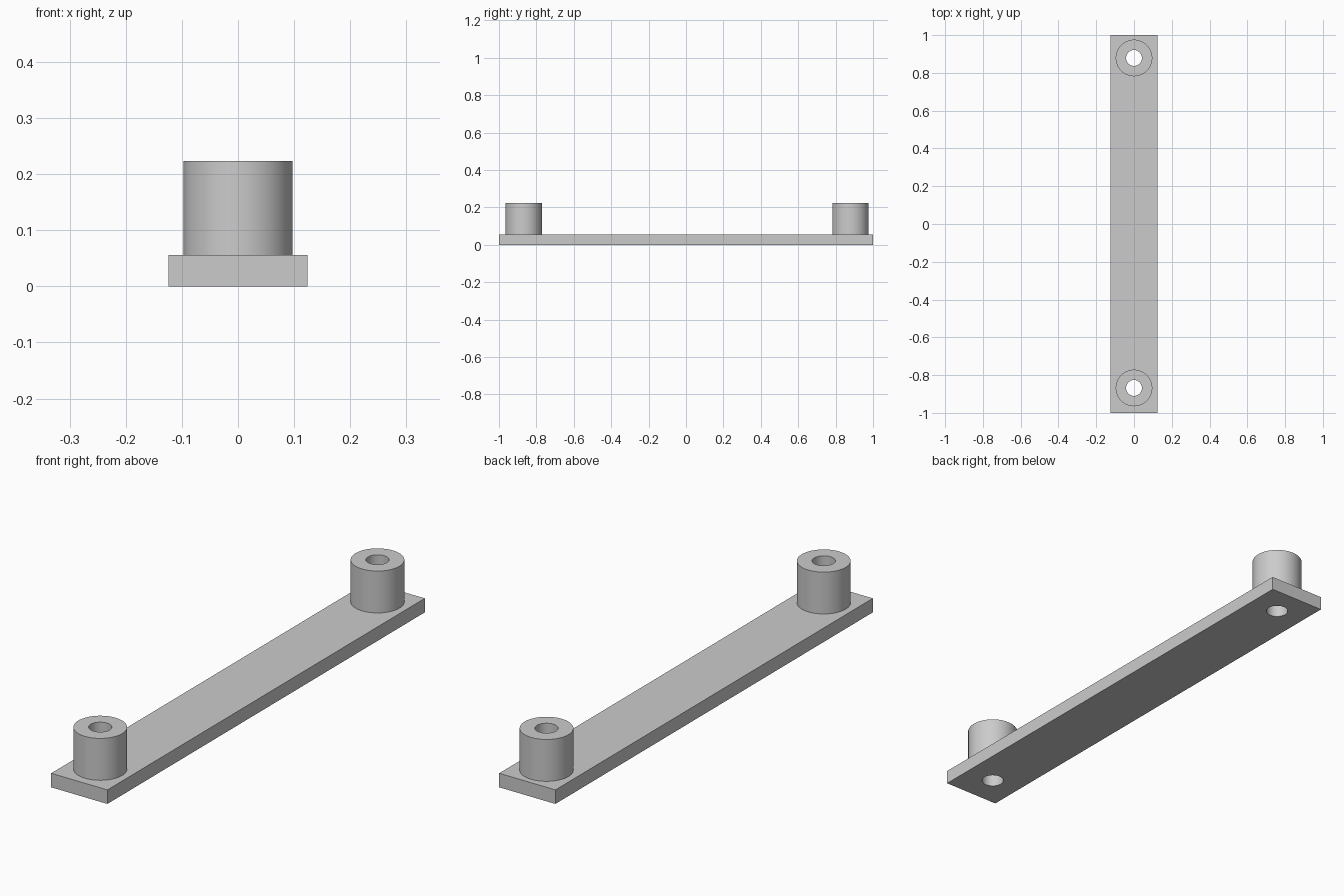
import bpy
import math

if "Cube" in bpy.data.objects:
    bpy.data.objects.remove(bpy.data.objects["Cube"], do_unlink=True)

WIDTH, LENGTH, THICK, HEIGHT = 0.248, 2.0, 0.056, 0.223
POST_R, HOLE_R = 0.097, 0.042
POSTS = {"front": -0.868, "back": 0.879}

grey = bpy.data.materials.new("plain_grey")
grey.use_nodes = True
colour = (0.6, 0.6, 0.6, 1)
grey.diffuse_color = colour
grey.node_tree.nodes["Principled BSDF"].inputs["Base Color"].default_value = colour


def cylinder(name, radius, y, bottom, top):
    bpy.ops.mesh.primitive_cylinder_add(
        vertices=64, radius=radius, depth=top - bottom,
        location=(0, y, (top + bottom) / 2))
    obj = bpy.context.object
    obj.name = name
    return obj


def drill(obj, cutter):
    mod = obj.modifiers.new("hole", "BOOLEAN")
    mod.operation, mod.solver, mod.object = "DIFFERENCE", "EXACT", cutter
    bpy.context.view_layer.objects.active = obj
    bpy.ops.object.modifier_apply(modifier=mod.name)


def finish(obj):
    obj.data.materials.clear()
    obj.data.materials.append(grey)
    bpy.ops.object.select_all(action="DESELECT")
    obj.select_set(True)
    bpy.context.view_layer.objects.active = obj
    bpy.ops.object.shade_smooth_by_angle(angle=math.radians(30))


# Flat base strip
bpy.ops.mesh.primitive_cube_add(size=1, location=(0, 0, THICK / 2))
plate = bpy.context.object
plate.name = "base_plate"
plate.scale = (WIDTH, LENGTH, THICK)
bpy.ops.object.transform_apply(location=False, rotation=False, scale=True)

# Hollow standoff at each end, drilled right through the plate
for end, y in POSTS.items():
    post = cylinder(end + "_standoff", POST_R, y, THICK, HEIGHT)
    cutter = cylinder(end + "_hole_cutter", HOLE_R, y, -0.1, HEIGHT + 0.1)
    drill(post, cutter)
    drill(plate, cutter)
    bpy.data.objects.remove(cutter, do_unlink=True)
    finish(post)

finish(plate)
